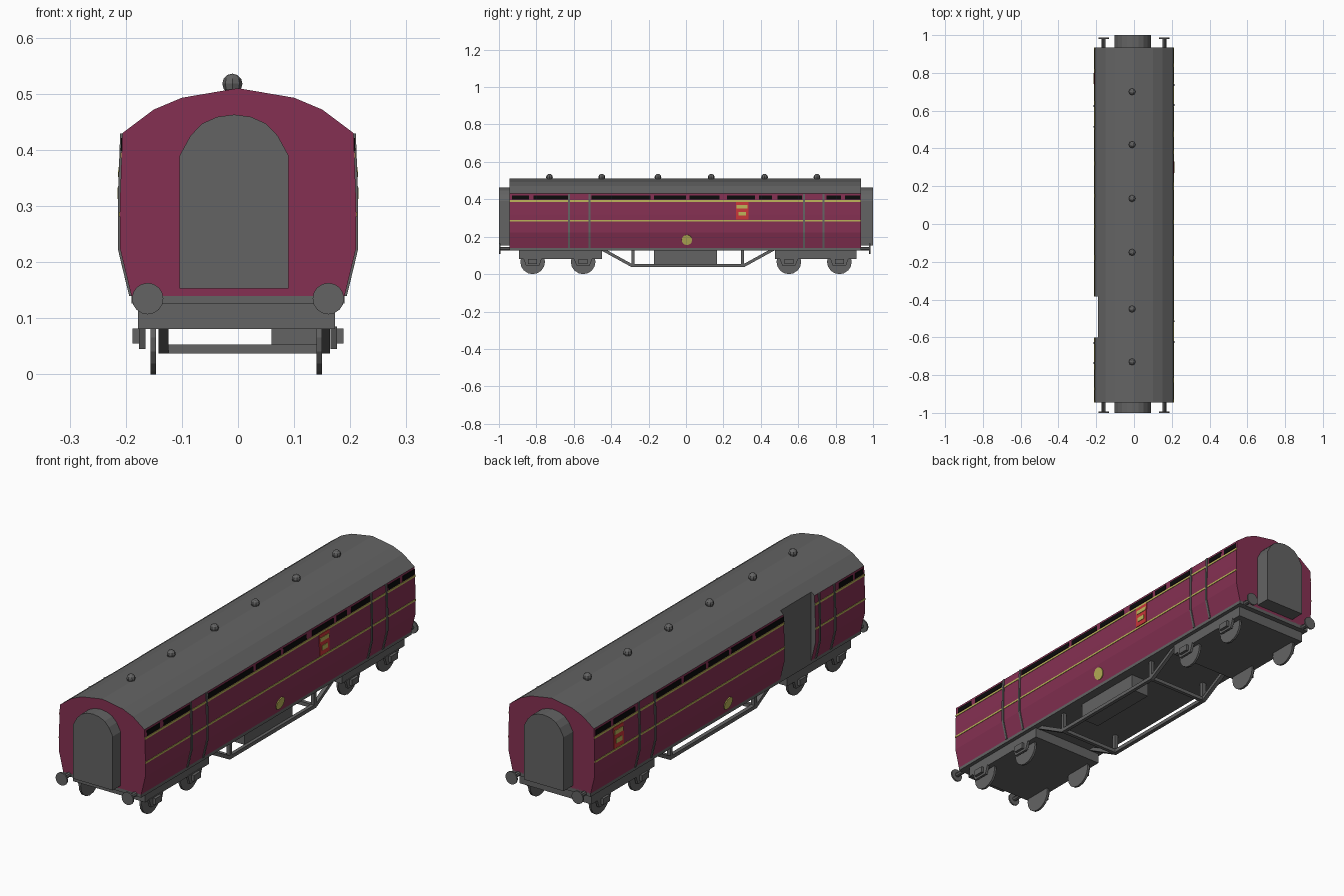
import bpy, bmesh, math
from mathutils import Matrix, Vector

if "Cube" in bpy.data.objects:
    bpy.data.objects.remove(bpy.data.objects["Cube"])


def mat(name, r, g, b):
    m = bpy.data.materials.new(name)
    m.diffuse_color = (r, g, b, 1)
    m.use_nodes = True
    m.node_tree.nodes["Principled BSDF"].inputs["Base Color"].default_value = m.diffuse_color
    return m


MAROON = mat("maroon", 0.235, 0.03, 0.085)
GREY = mat("grey", 0.125, 0.125, 0.125)
YELLOW = mat("straw_yellow", 0.5, 0.45, 0.1)
RED = mat("red", 0.58, 0.035, 0.04)
BLACK = mat("window_black", 0.003, 0.003, 0.003)


def finish(name, bm, *mats):
    bmesh.ops.recalc_face_normals(bm, faces=bm.faces)
    me = bpy.data.meshes.new(name)
    bm.to_mesh(me)
    bm.free()
    for m in mats:
        me.materials.append(m)
    ob = bpy.data.objects.new(name, me)
    bpy.context.collection.objects.link(ob)
    return ob


def box(name, x0, x1, y0, y1, z0, z1, m=GREY):
    bm = bmesh.new()
    bmesh.ops.create_cube(bm, size=1)
    for v in bm.verts:
        v.co = (x0 + (v.co.x + .5) * (x1 - x0), y0 + (v.co.y + .5) * (y1 - y0),
                z0 + (v.co.z + .5) * (z1 - z0))
    return finish(name, bm, m)


def prism(name, pts, axis, a, b, m=GREY):
    """Extrude a 2D outline along x (pts are y,z) or y (pts are x,z)."""
    bm = bmesh.new()
    put = (lambda p, t: (t, p[0], p[1])) if axis == 'X' else (lambda p, t: (p[0], t, p[1]))
    ra, rb = [[bm.verts.new(put(p, t)) for p in pts] for t in (a, b)]
    n = len(pts)
    bm.faces.new(ra)
    bm.faces.new(rb[::-1])
    for i in range(n):
        bm.faces.new((ra[i], ra[(i + 1) % n], rb[(i + 1) % n], rb[i]))
    return finish(name, bm, m)


def cylinder(name, centre, axis, r, depth, n, m=GREY):
    bm = bmesh.new()
    bmesh.ops.create_cone(bm, cap_ends=True, segments=n, radius1=r, radius2=r, depth=depth)
    rot = Vector((0, 0, 1)).rotation_difference(Vector(axis)).to_matrix().to_4x4()
    bm.transform(Matrix.Translation(centre) @ rot)
    return finish(name, bm, m)


# Carriage body: rings along y, the middle pair clamped to cut the side recess
SIDE = [(0.19, 0.14), (0.21, 0.223), (0.21, 0.32), (0.206, 0.43)]
ROOF = [(0.15, 0.472), (0.10, 0.493), (0.0, 0.51)]
half = SIDE + ROOF
profile = half + [(-x, z) for x, z in half[-2::-1]]
Y0, Y1, R0, R1 = -0.945, 0.935, -0.60, -0.385
n = len(profile)
bm = bmesh.new()
rings = []
for y, cut in ((Y0, 0), (R0, 0), (R0, 1), (R1, 1), (R1, 0), (Y1, 0)):
    ring = []
    for x, z in profile:
        if cut and x < -0.19:
            x, z = -0.19, min(z + (0.012 if z > 0.4 else 0), 0.442)
        ring.append(bm.verts.new((x, y, z)))
    rings.append(ring)
bm.faces.new(rings[0])
bm.faces.new(rings[-1])
for k in range(5):
    for i in range(n):
        j = (i + 1) % n
        f = bm.faces.new((rings[k][i], rings[k][j], rings[k + 1][j], rings[k + 1][i]))
        roof = 3 <= i <= n - 5
        recess = 1 <= k <= 3 and n - 5 <= i <= n - 2
        f.material_index = 1 if roof or recess else 0
bmesh.ops.remove_doubles(bm, verts=bm.verts, dist=1e-5)
finish("carriage_body", bm, MAROON, GREY)


def side_x(z):
    for (xa, za), (xb, zb) in zip(SIDE, SIDE[1:]):
        if z <= zb:
            return xa + (xb - xa) * (z - za) / (zb - za)
    return SIDE[-1][0]


def side_plate(name, s, y0, y1, z0, z1, m, off=0.002):
    """Thin plate that follows the body side; s is +1 right, -1 left."""
    zs = [z0] + [z for _, z in SIDE if z0 < z < z1] + [z1]
    outer = [(s * (side_x(z) + off), z) for z in zs]
    inner = [(s * (side_x(z) - 0.001), z) for z in reversed(zs)]
    return prism(name, outer + inner, 'Y', y0, y1, m)


# Windows, lining, door edges, plates and discs on each side
windows = {
    1: [(-.93, -.84), (-.815, -.63), (-.505, -.19), (-.17, 0), (.02, .18), (.22, .37),
        (.39, .46), (.49, .62), (.75, .83), (.85, .93)],
    -1: [(.82, .925), (.65, .80), (.33, .50), (.16, .31), (0, .14), (-.165, -.02),
         (-.385, -.19), (-.865, -.77), (-.935, -.88)]}
spans = {1: [(Y0, Y1)], -1: [(Y0, R0), (R1, Y1)]}
red_y = {1: 0.30, -1: 0.77}
for s, tag in ((1, "right"), (-1, "left")):
    for a, b in windows[s]:
        side_plate(tag + "_window", s, a, b, 0.398, 0.421, BLACK)
    for a, b in spans[s]:
        side_plate(tag + "_upper_lining", s, a, b, 0.386, 0.395, YELLOW)
        side_plate(tag + "_lower_lining", s, a, b, 0.281, 0.289, YELLOW)
    for y in (-0.625, -0.515, 0.63, 0.735):
        y *= s
        if not (s < 0 and R0 < y < R1):
            side_plate(tag + "_door_edge", s, y - .005, y + .005, 0.14, 0.429, GREY, 0.004)
    y = red_y[s]
    side_plate(tag + "_red_panel", s, y - .034, y + .034, 0.292, 0.385, RED, 0.003)
    side_plate(tag + "_panel_bar", s, y - .03, y + .03, 0.352, 0.37, YELLOW, 0.005)
    side_plate(tag + "_panel_block", s, y - .02, y + .02, 0.313, 0.333, YELLOW, 0.005)
    cylinder(tag + "_round_plate", (s * (side_x(0.183) + .001), 0.005 * s, 0.183),
             (s * 0.083, 0, -0.02), 0.028, 0.006, 12, YELLOW)

# Roof vents
for y in (-0.73, -0.45, -0.15, 0.135, 0.42, 0.70):
    bm = bmesh.new()
    bmesh.ops.create_uvsphere(bm, u_segments=8, v_segments=6, radius=0.018)
    bm.transform(Matrix.Translation((-0.01, y, 0.518)))
    finish("roof_vent", bm, GREY)

# Gangway connections at both ends
arch = [(0.097, 0.153), (0.097, 0.39), (0.078, 0.425), (0.057, 0.447), (0.03, 0.459), (0, 0.463)]
arch = [(x - 0.007, z) for x, z in arch + [(-x, z) for x, z in arch[-2::-1]]]
prism("front_gangway", arch, 'Y', -1.0, Y0 + 0.01)
prism("back_gangway", arch, 'Y', Y1 - 0.01, 1.0)

# Underframe and buffers
box("underframe", -0.19, 0.19, Y0, Y1, 0.126, 0.145)
for end, face in ((Y0, -0.996), (Y1, 0.983)):
    for x in (-0.161, 0.161):
        cylinder("buffer_shaft", (x, (end + face) / 2, 0.135), (0, 1, 0), 0.01,
                 abs(face - end) + 0.004, 8)
        cylinder("buffer_head", (x, face, 0.135), (0, 1, 0), 0.028, 0.007, 16)

# Bogies with wheels, axle guards and axle boxes
for y0, y1, axles in ((-0.893, -0.45, (-0.82, -0.55)), (0.475, 0.912, (0.55, 0.82))):
    box("bogie", -0.178, 0.173, y0, y1, 0.081, 0.13)
    for y in axles:
        for s in (1, -1):
            cx = s * 0.148 - 0.003
            cylinder("wheel", (cx, y, 0.066), (1, 0, 0), 0.066, 0.01, 16)
            guard = [(y - .05, .085), (y - .035, .045), (y + .035, .045), (y + .05, .085)]
            prism("axle_guard", guard, 'X', s * 0.165, s * 0.176)
            box("axle_box", s * 0.17, s * 0.188, y - .024, y + .024, 0.055, 0.082)

# Truss rods below the floor: outer outline, one strip per member
T = 0.016
for x0, x1 in ((-0.142, -0.124), (0.148, 0.164)):
    box("truss_bottom_rail", x0, x1, -0.29, 0.31, 0.037, 0.037 + T)
    for ya, yb in ((-0.29, -0.45), (0.31, 0.47)):
        prism("truss_diagonal", [(ya, 0.037), (ya, 0.055), (yb, 0.143), (yb, 0.125)], 'X', x0, x1)
    for y in (-0.283, 0.303):
        box("truss_post", x0, x1, y - .008, y + .008, 0.04, 0.13)
for y in (-0.283, 0.303):
    box("truss_cross_bar", -0.13, 0.155, y - .008, y + .008, 0.037, 0.037 + T)

# Equipment box under the floor
box("equipment_box", 0.06, 0.15, -0.17, 0.165, 0.053, 0.13)
